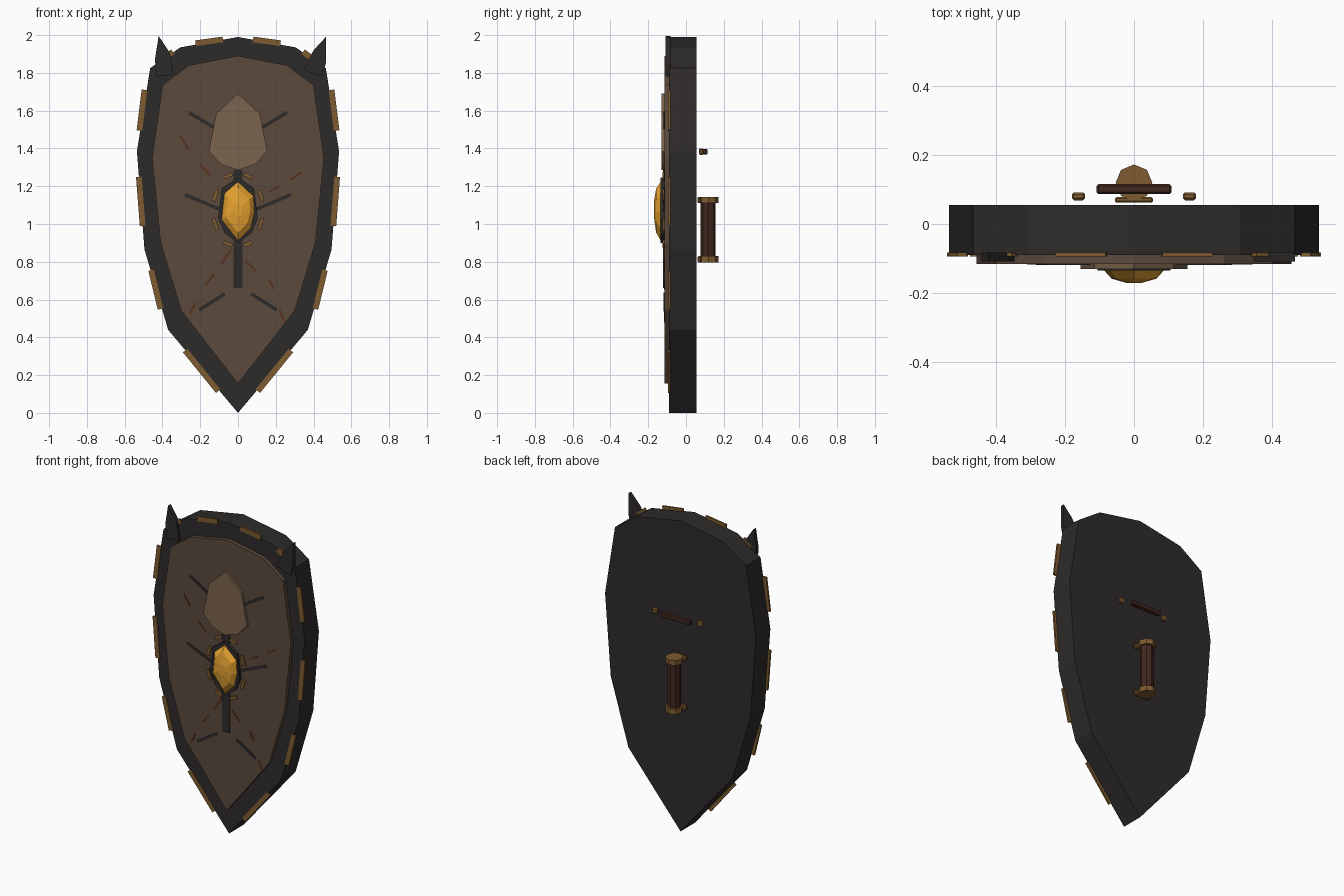
import bpy, bmesh, math
from mathutils import Vector, Matrix

if "Cube" in bpy.data.objects:
    bpy.data.objects.remove(bpy.data.objects["Cube"])


def material(name, rgb):
    m = bpy.data.materials.new(name)
    m.diffuse_color = (*rgb, 1)
    m.use_nodes = True
    m.node_tree.nodes["Principled BSDF"].inputs["Base Color"].default_value = m.diffuse_color
    return m


IRON = material("dark_iron", (0.027, 0.024, 0.023))
WOOD = material("brown_hide", (0.105, 0.067, 0.046))
TAN = material("tan_plate", (0.20, 0.125, 0.075))
GOLD = material("amber", (0.78, 0.36, 0.03))
BRONZE = material("bronze", (0.21, 0.105, 0.03))
GRIP = material("red_leather", (0.056, 0.020, 0.014))
RUST = material("rust", (0.10, 0.03, 0.012))


def finish(bm, name, mat):
    bmesh.ops.recalc_face_normals(bm, faces=bm.faces)
    me = bpy.data.meshes.new(name)
    bm.to_mesh(me)
    bm.free()
    me.materials.append(mat)
    ob = bpy.data.objects.new(name, me)
    bpy.context.collection.objects.link(ob)
    return ob


def loft(name, rings, mat):
    """Skin a list of (outline, y) rings and cap both ends."""
    bm = bmesh.new()
    loops = [[bm.verts.new((x, y, z)) for x, z in pts] for pts, y in rings]
    n = len(loops[0])
    for a, b in zip(loops, loops[1:]):
        for i in range(n):
            j = (i + 1) % n
            bm.faces.new((a[i], a[j], b[j], b[i]))
    bm.faces.new(loops[0])
    bm.faces.new(loops[-1])
    return finish(bm, name, mat)


def both(half):
    """Mirror a half outline running from the top centre to the bottom centre."""
    return half + [(-x, z) for x, z in reversed(half[1:-1])]


def scaled(pts, s, cz):
    return [(x * s, cz + (z - cz) * s) for x, z in pts]


def strip(name, a, b, width, y0, y1, mat):
    """Flat bar between two front-view points."""
    d = (Vector(b) - Vector(a)).normalized() * width / 2
    n = Vector((-d.y, d.x))
    a, b = Vector(a), Vector(b)
    return loft(name, [([a + n, b + n, b - n, a - n], y0),
                       ([a + n, b + n, b - n, a - n], y1)], mat)


def mirrored_strips(name, segs, *args):
    for i, (x1, z1, x2, z2) in enumerate(segs):
        for side, s in (("left", -1), ("right", 1)):
            strip(f"{name}_{side}_{i + 1}", (s * x1, z1), (s * x2, z2), *args)


def cylinder(name, loc, radius, depth, sides, mat, axis="Z", turn=0):
    bm = bmesh.new()
    m = Matrix.Translation(loc)
    if axis == "X":
        m = m @ Matrix.Rotation(math.pi / 2, 4, "Y")
    bmesh.ops.create_cone(bm, cap_ends=True, segments=sides, radius1=radius, radius2=radius,
                          depth=depth, matrix=m @ Matrix.Rotation(turn, 4, "Z"))
    return finish(bm, name, mat)


def block(name, loc, size, bevel, mat):
    bm = bmesh.new()
    bmesh.ops.create_cube(bm, size=1, matrix=Matrix.Translation(loc) @ Matrix.Diagonal((*size, 1)))
    bmesh.ops.bevel(bm, geom=bm.edges[:], offset=bevel, segments=1, affect="EDGES")
    return finish(bm, name, mat)


# Shield body and raised front panel
body = both([(0, 1.99), (0.305, 1.935), (0.465, 1.825), (0.535, 1.385),
             (0.495, 0.865), (0.37, 0.44), (0, 0)])
loft("shield_body", [(body, 0.055), (body, -0.09)], IRON)
panel = both([(0, 1.89), (0.26, 1.84), (0.40, 1.735), (0.455, 1.35),
              (0.41, 0.90), (0.30, 0.54), (0, 0.155)])
loft("front_panel", [(panel, -0.085), (panel, -0.115)], WOOD)

# Upper crest plate
crest = both([(0, 1.69), (0.115, 1.585), (0.155, 1.385), (0.09, 1.315), (0, 1.285)])
loft("crest_plate", [(crest, -0.112), (crest, -0.13)], TAN)

# Central spine, bezel and faceted gem
strip("spine", (0, 0.66), (0, 1.287), 0.05, -0.11, -0.122, IRON)
bezel = both([(0, 1.245), (0.085, 1.19), (0.105, 1.03), (0.07, 0.95), (0, 0.90)])
loft("gem_bezel", [(bezel, -0.112), (bezel, -0.134)], IRON)
gem = [(0, 1.23), (0.085, 1.15), (0.09, 1.06), (0.07, 0.975),
       (0, 0.905), (-0.09, 1.02), (-0.075, 1.165)]
loft("gem", [(gem, -0.13), (scaled(gem, 0.72, 1.08), -0.158),
             (scaled(gem, 0.25, 1.08), -0.17)], GOLD)

# Claws round the bezel
mirrored_strips("claw", [(0.03, 1.265, 0.075, 1.245), (0.11, 1.18, 0.13, 1.12),
                         (0.13, 1.03, 0.11, 0.97), (0.075, 0.905, 0.03, 0.885)],
                0.02, -0.11, -0.125, BRONZE)

# Dark ribs and short rust scratches on the panel
mirrored_strips("rib", [(0.26, 1.59, 0.125, 1.51), (0.28, 1.155, 0.09, 1.075),
                        (0.205, 0.545, 0.07, 0.63)], 0.018, -0.11, -0.119, IRON)
scratches = [(-0.305, 1.465, -0.26, 1.395), (-0.2, 1.315, -0.145, 1.255),
             (0.165, 1.17, 0.22, 1.2), (0.28, 1.235, 0.34, 1.275),
             (-0.09, 0.785, -0.035, 0.865), (-0.17, 0.68, -0.125, 0.735),
             (-0.255, 0.525, -0.225, 0.585), (0.04, 0.805, 0.095, 0.75),
             (0.165, 0.705, 0.19, 0.655), (0.22, 0.545, 0.25, 0.48)]
for i, (x1, z1, x2, z2) in enumerate(scratches):
    strip(f"scratch_{i + 1}", (x1, z1), (x2, z2), 0.011, -0.11, -0.117, RUST)

# Bronze strips along the rim
mirrored_strips("rim_strip", [(0.08, 1.977, 0.225, 1.957), (0.345, 1.912, 0.40, 1.87),
                              (0.495, 1.71, 0.522, 1.495), (0.525, 1.25, 0.505, 0.99),
                              (0.46, 0.755, 0.41, 0.55), (0.28, 0.33, 0.105, 0.115)],
                0.03, -0.082, -0.094, BRONZE)

# Uneven horns at the shoulders
left = [(-0.42, 1.995), (-0.36, 1.905), (-0.345, 1.79), (-0.43, 1.78), (-0.44, 1.87)]
right = [(0.465, 1.99), (0.40, 1.92), (0.345, 1.815), (0.445, 1.78), (0.465, 1.85)]
for name, pts in (("left_horn", left), ("right_horn", right)):
    loft(name, [(pts, -0.082), (pts, -0.108)], IRON)

# Rear hand grip with end caps and mounts
cylinder("hand_grip", (0, 0.117, 0.97), 0.04, 0.3, 8, GRIP)
for name, z in (("lower", 0.813), ("upper", 1.127)):
    cylinder(f"{name}_grip_cap", (0, 0.119, z), 0.053, 0.033, 8, BRONZE)
    block(f"{name}_grip_mount", (0, 0.07, z), (0.11, 0.017, 0.033), 0.005, BRONZE)

# Rear arm strap with end studs
block("arm_strap", (0, 0.101, 1.383), (0.216, 0.028, 0.03), 0.005, GRIP)
for name, x in (("left", -0.16), ("right", 0.16)):
    block(f"{name}_strap_stud", (x, 0.08, 1.383), (0.038, 0.023, 0.036), 0.006, BRONZE)
